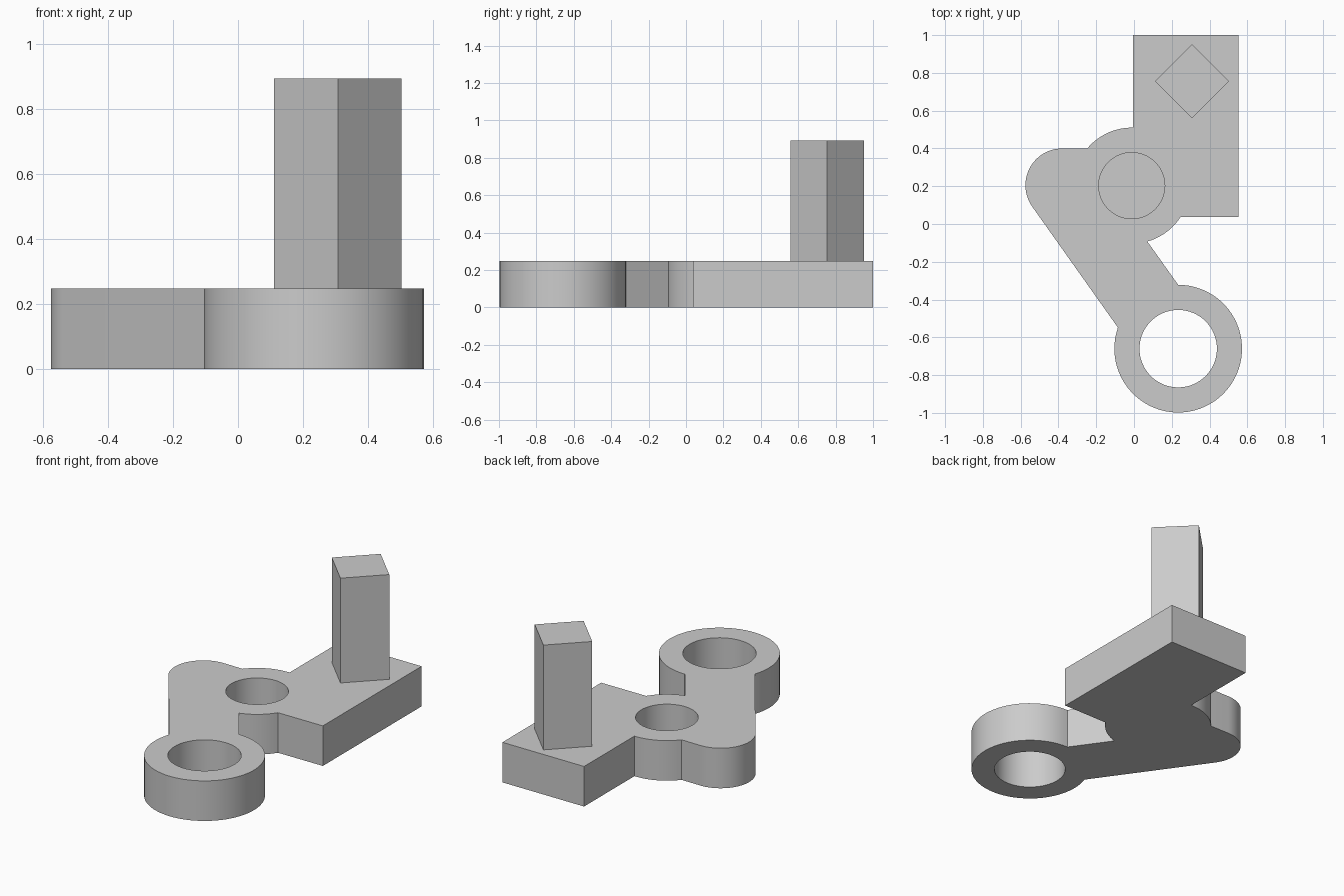
import bpy, bmesh, math

if "Cube" in bpy.data.objects:
    bpy.data.objects.remove(bpy.data.objects["Cube"])

grey = bpy.data.materials.new("plain grey")
grey.diffuse_color = (0.6, 0.6, 0.6, 1)
grey.use_nodes = True
grey.node_tree.nodes["Principled BSDF"].inputs["Base Color"].default_value = grey.diffuse_color

HEIGHT = 0.247
HUB, HUB_R, HUB_HOLE = (-0.012, 0.203), 0.307, 0.175
RING, RING_R, RING_HOLE = (0.234, -0.66), 0.338, 0.205
CORNER, CORNER_R = (-0.38, 0.205), 0.195


def arc(centre, radius, start, end, steps):
    """Points along an arc, angles in degrees."""
    angles = [math.radians(start + (end - start) * i / steps) for i in range(steps + 1)]
    return [(centre[0] + radius * math.cos(a), centre[1] + radius * math.sin(a)) for a in angles]


def prism(name, outline, z0, z1):
    """Extrude a counter-clockwise outline from z0 to z1."""
    bm = bmesh.new()
    base = bm.faces.new([bm.verts.new((x, y, z0)) for x, y in outline])
    top = bmesh.ops.extrude_face_region(bm, geom=[base], use_keep_orig=True)["geom"]
    bmesh.ops.translate(bm, verts=[v for v in top if isinstance(v, bmesh.types.BMVert)],
                        vec=(0, 0, z1 - z0))
    bmesh.ops.recalc_face_normals(bm, faces=bm.faces)
    mesh = bpy.data.meshes.new(name)
    bm.to_mesh(mesh)
    bm.free()
    mesh.materials.append(grey)
    obj = bpy.data.objects.new(name, mesh)
    bpy.context.collection.objects.link(obj)
    return obj


def cut_hole(target, centre, radius, z0):
    """Cut a round hole from the top down to z0."""
    cutter = prism("hole_cutter", arc(centre, radius, 0, 360, 64)[:-1], z0, HEIGHT + 0.1)
    cutter.hide_render = True
    mod = target.modifiers.new("hole", "BOOLEAN")
    mod.operation, mod.solver, mod.object = "DIFFERENCE", "EXACT", cutter
    bpy.context.view_layer.objects.active = target
    bpy.ops.object.modifier_apply(modifier=mod.name)
    bpy.data.objects.remove(cutter)


# Flat bracket: rectangular arm, round hub, rounded corner, slanted arm and ring
outline = [(0.552, 1.0), (-0.005, 1.0)]
outline += arc(HUB, HUB_R, 88.7, 140.4, 12)
outline += arc(CORNER, CORNER_R, 90, 215.7, 24)
outline += arc(RING, RING_R, 160.7, 450, 56)
outline += arc(HUB, HUB_R, -74.4, -32.7, 10)
outline += [(0.552, 0.038)]
bracket = prism("bracket", outline, 0, HEIGHT)

# Through hole in the ring, blind hole in the hub
cut_hole(bracket, RING, RING_HOLE, -0.1)
cut_hole(bracket, HUB, HUB_HOLE, 0.04)

# Square post turned by 45 degrees
post = prism("post", arc((0.307, 0.755), 0.196, 0, 360, 4)[:-1], HEIGHT, 0.893)

bpy.ops.object.select_all(action="DESELECT")
bracket.select_set(True)
bpy.context.view_layer.objects.active = bracket
bpy.ops.object.shade_smooth_by_angle(angle=math.radians(25))
